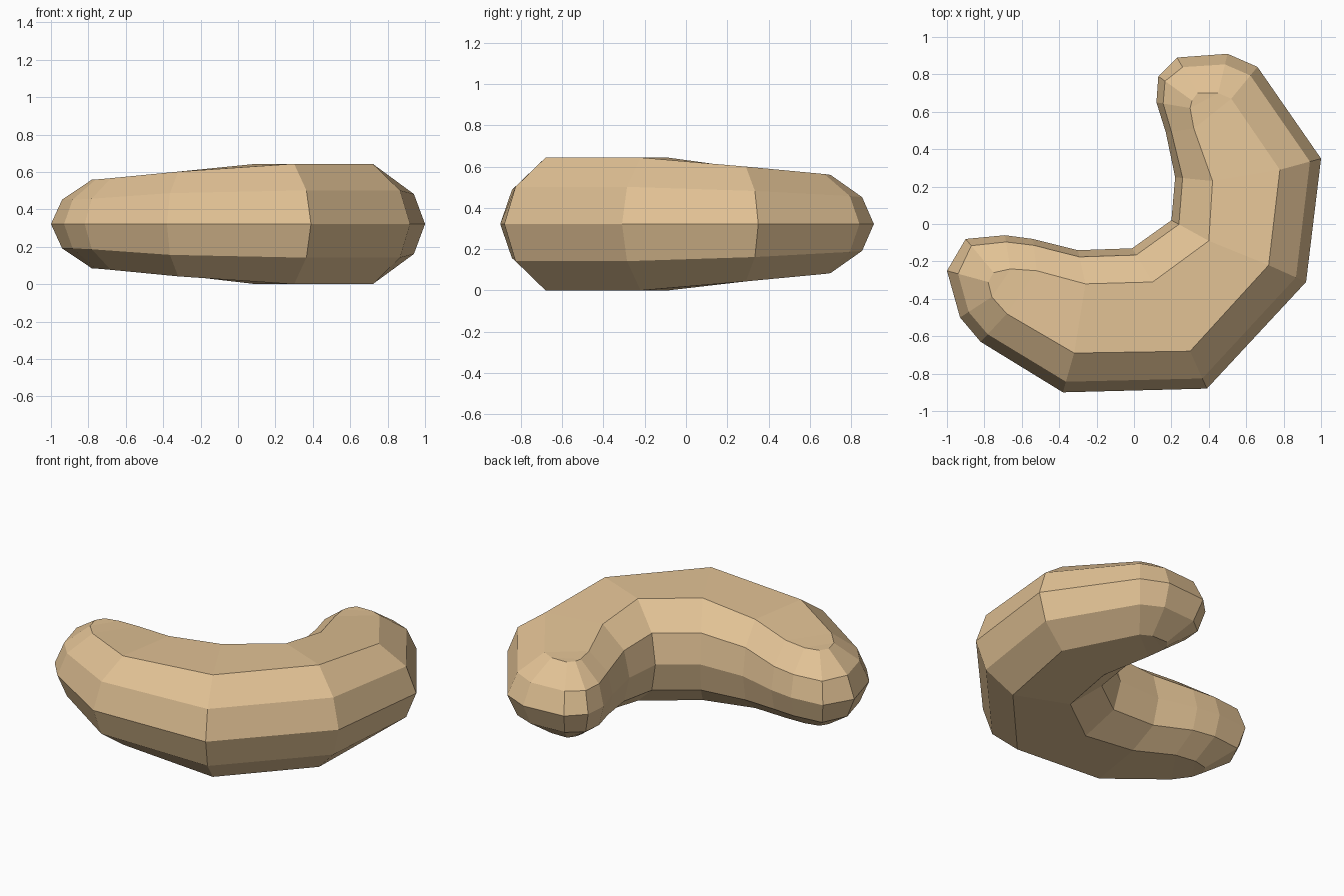
import bpy, bmesh
from mathutils import Vector

if "Cube" in bpy.data.objects:
    bpy.data.objects.remove(bpy.data.objects["Cube"])

MID_Z = 0.322

# Stations along the bend:
# outer side xy, outer top xy, inner top xy, inner side xy, shoulder and top half-heights
stations = [
    ((-1.00, -0.25), (-0.78, -0.31), (-0.75, -0.26), (-0.90, -0.08), 0.130, 0.238),
    ((-0.93, -0.50), (-0.76, -0.39), (-0.66, -0.24), (-0.69, -0.06), 0.130, 0.238),
    ((-0.82, -0.63), (-0.68, -0.48), (-0.52, -0.25), (-0.54, -0.08), 0.135, 0.245),
    ((-0.38, -0.90), (-0.32, -0.69), (-0.26, -0.32), (-0.30, -0.14), 0.165, 0.280),
    ((0.39, -0.88), (0.30, -0.68), (0.10, -0.31), (-0.01, -0.13), 0.180, 0.322),
    ((0.92, -0.31), (0.72, -0.22), (0.40, -0.09), (0.20, 0.02), 0.180, 0.322),
    ((1.00, 0.35), (0.78, 0.29), (0.42, 0.23), (0.22, 0.25), 0.160, 0.278),
    ((0.66, 0.84), (0.52, 0.67), (0.32, 0.51), (0.17, 0.49), 0.135, 0.242),
    ((0.50, 0.91), (0.45, 0.70), (0.30, 0.62), (0.12, 0.65), 0.130, 0.238),
    ((0.23, 0.89), (0.34, 0.70), (0.31, 0.66), (0.13, 0.79), 0.130, 0.238),
]


def ring_points(outer, outer_top, inner_top, inner, shoulder, top):
    """Ten-sided section, mirrored about the middle height."""
    o, ot, it, i = map(Vector, (outer, outer_top, inner_top, inner))
    upper = [(o.lerp(ot, 0.27), shoulder), (ot, top), (it, top), (i.lerp(it, 0.2), shoulder)]
    half = [(o, 0)] + upper + [(i, 0)] + [(p, -h) for p, h in reversed(upper)]
    return [(p.x, p.y, MID_Z + h) for p, h in half]


bm = bmesh.new()
rings = [[bm.verts.new(p) for p in ring_points(*s)] for s in stations]

# Skin between sections
for a, b in zip(rings, rings[1:]):
    for k in range(10):
        n = (k + 1) % 10
        bm.faces.new((a[k], a[n], b[n], b[k]))

# Rounded ends closed with strips of quads
for r in (rings[0], rings[-1]):
    for k in (0, 1, 5, 6):
        j = (5 - k) % 10
        bm.faces.new((r[k], r[k + 1], r[j - 1], r[j]))
bmesh.ops.recalc_face_normals(bm, faces=bm.faces)

mesh = bpy.data.meshes.new("curved_body")
bm.to_mesh(mesh)
bm.free()
body = bpy.data.objects.new("curved_body", mesh)
bpy.context.collection.objects.link(body)

# Tan colour
mat = bpy.data.materials.new("tan")
mat.diffuse_color = (0.76, 0.54, 0.30, 1)
mat.use_nodes = True
mat.node_tree.nodes["Principled BSDF"].inputs["Base Color"].default_value = mat.diffuse_color
mesh.materials.append(mat)
